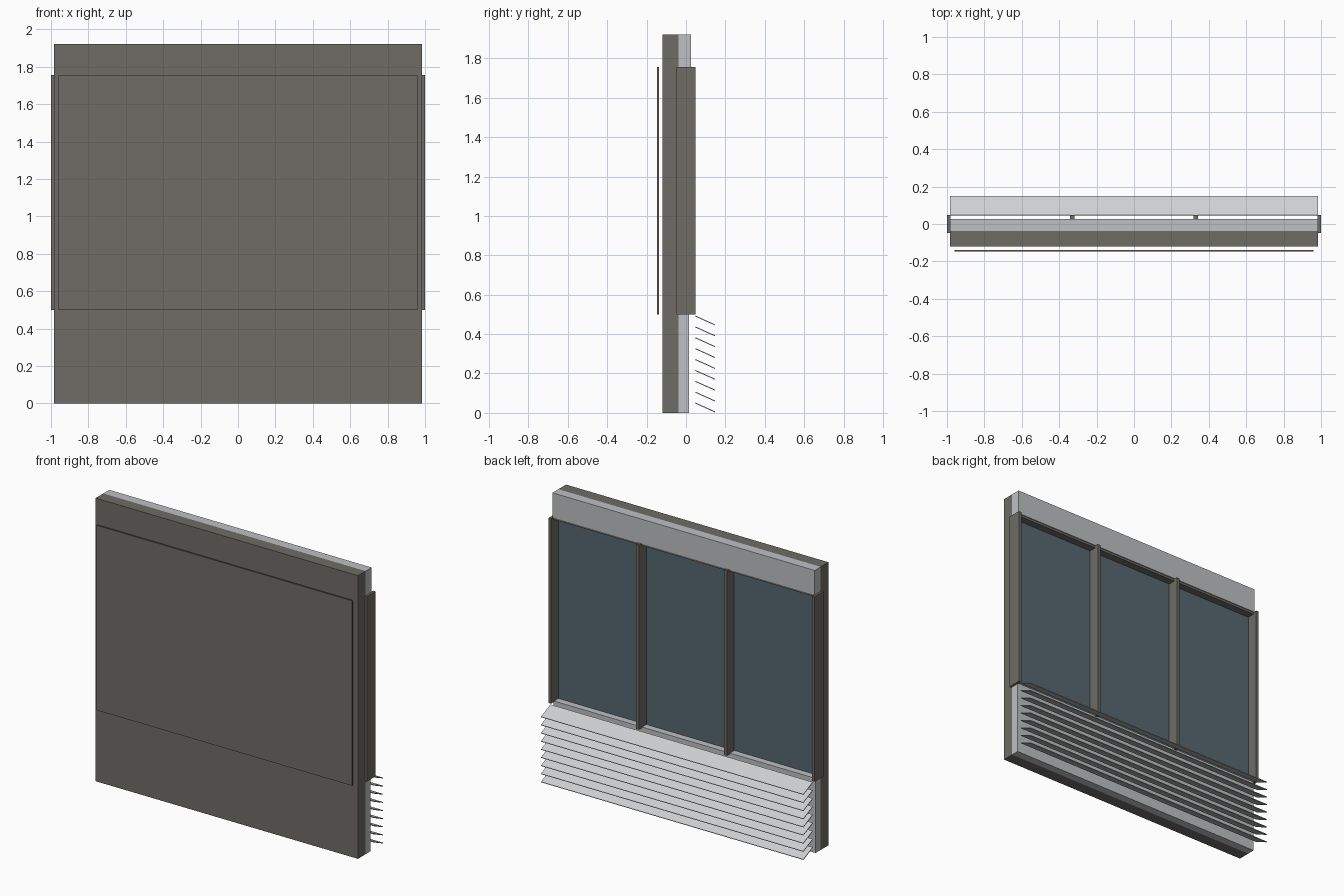
import bpy
from math import atan2, hypot

cube = bpy.data.objects.get("Cube")
if cube:
    bpy.data.objects.remove(cube, do_unlink=True)


def material(name, r, g, b):
    m = bpy.data.materials.new(name)
    m.use_nodes = True
    m.diffuse_color = (r, g, b, 1)
    m.node_tree.nodes["Principled BSDF"].inputs["Base Color"].default_value = (r, g, b, 1)
    return m


TAUPE = material("taupe metal", 0.155, 0.15, 0.132)
WALL = material("light grey wall", 0.52, 0.53, 0.55)
SLAT = material("pale slat metal", 0.62, 0.63, 0.645)
GLASS = material("blue grey glass", 0.095, 0.14, 0.165)


def box(name, mat, x, y, z, tilt=0):
    """Box from (min, max) ranges, optionally tilted about its own x axis."""
    bpy.ops.mesh.primitive_cube_add(size=1, location=[sum(r) / 2 for r in (x, y, z)])
    ob = bpy.context.object
    ob.name = name
    size = [r[1] - r[0] for r in (x, y, z)]
    for v in ob.data.vertices:
        v.co = [c * s for c, s in zip(v.co, size)]
    ob.rotation_euler.x = tilt
    ob.data.materials.append(mat)
    return ob


HALF = 0.985            # half width of the wall
SILL, HEAD, TOP = 0.5, 1.755, 1.922
BACK = -0.038           # back face of the cladding
FULL = (-HALF, HALF)

# Wall layers
box("front_cladding", TAUPE, FULL, (-0.12, BACK), (0, TOP))
box("front_screen", TAUPE, (-0.96, 0.96), (-0.148, -0.138), (SILL, HEAD))
box("header_wall", WALL, FULL, (BACK, 0.026), (HEAD, TOP))
box("lower_wall", WALL, FULL, (BACK, 0.016), (0, SILL))

# Window: pane, rails, side jambs and mullions
box("window_pane", GLASS, FULL, (BACK, -0.03), (SILL, HEAD))
box("top_rail", TAUPE, FULL, (-0.03, 0.02), (HEAD - 0.015, HEAD))
box("bottom_rail", WALL, FULL, (-0.03, 0.016), (SILL, SILL + 0.006))
for side, s in (("left", 1), ("right", -1)):
    box(side + "_jamb", TAUPE, sorted((s * 0.98, s)), (-0.047, 0.048), (SILL, HEAD))
    box(side + "_mullion", TAUPE, (s * 0.33 - 0.011, s * 0.33 + 0.011),
        (-0.03, 0.048), (SILL, HEAD))

# Louvre slats sloping down towards the back
COUNT, RUN, DROP = 9, 0.1, 0.045
depth = hypot(RUN, DROP)
for i in range(COUNT):
    z = 0.469 - i * 0.0552
    box(f"louvre_slat_{i + 1}", SLAT, FULL, (0.0975 - depth / 2, 0.0975 + depth / 2),
        (z - 0.0025, z + 0.0025), -atan2(DROP, RUN))
